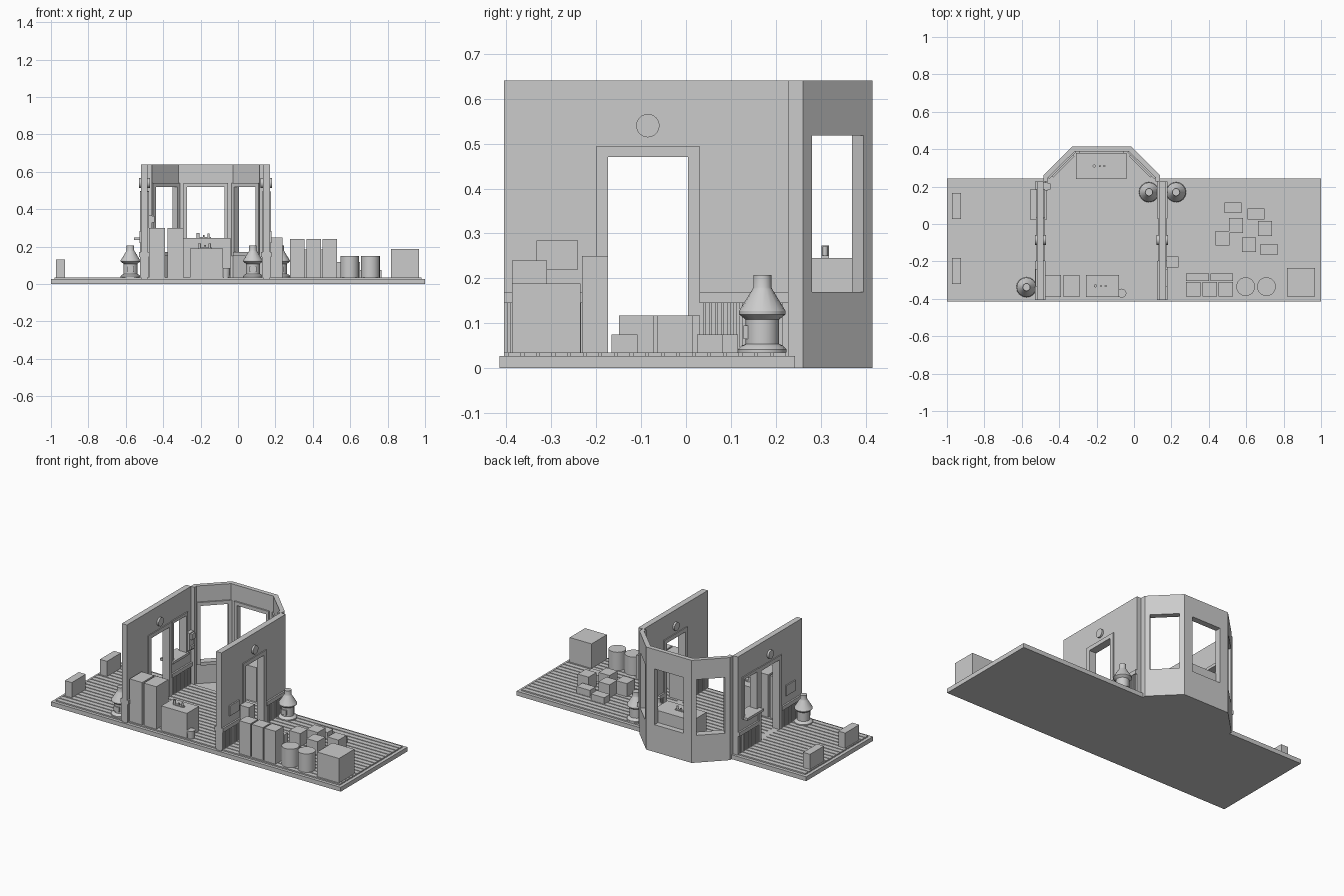
import bpy, bmesh
from math import pi
from mathutils import Matrix, Vector

old = bpy.data.objects.get("Cube")
if old:
    bpy.data.objects.remove(old, do_unlink=True)

grey = bpy.data.materials.new("plain grey")
grey.use_nodes = True
grey.diffuse_color = (0.6, 0.6, 0.6, 1)
grey.node_tree.nodes["Principled BSDF"].inputs["Base Color"].default_value = (0.6, 0.6, 0.6, 1)


def finish(name, bm):
    bmesh.ops.recalc_face_normals(bm, faces=bm.faces)
    mesh = bpy.data.meshes.new(name)
    bm.to_mesh(mesh)
    bm.free()
    mesh.materials.append(grey)
    ob = bpy.data.objects.new(name, mesh)
    bpy.context.collection.objects.link(ob)
    return ob


def boxes(name, *bounds):
    """One object from boxes given as x0, x1, y0, y1, z0, z1."""
    bm = bmesh.new()
    for x0, x1, y0, y1, z0, z1 in bounds:
        m = Matrix.Translation(((x0 + x1) / 2, (y0 + y1) / 2, (z0 + z1) / 2))
        m = m @ Matrix.Diagonal((abs(x1 - x0), y1 - y0, z1 - z0, 1))
        bmesh.ops.create_cube(bm, size=1, matrix=m)
    return finish(name, bm)


def prism(name, points, z0, z1):
    bm = bmesh.new()
    face = bm.faces.new([bm.verts.new((x, y, z0)) for x, y in points])
    top = bmesh.ops.extrude_face_region(bm, geom=[face])["geom"]
    verts = [v for v in top if isinstance(v, bmesh.types.BMVert)]
    bmesh.ops.translate(bm, verts=verts, vec=(0, 0, z1 - z0))
    return finish(name, bm)


def lathe(name, x, y, profile, sides=24):
    bm = bmesh.new()
    rings = []
    for r, z in profile:
        ring = bmesh.ops.create_circle(bm, segments=sides, radius=r,
                                       matrix=Matrix.Translation((x, y, z)))
        rings.append(ring["verts"])
    for a, b in zip(rings, rings[1:]):
        for i in range(sides):
            j = (i + 1) % sides
            bm.faces.new((a[i], a[j], b[j], b[i]))
    bm.faces.new(rings[0])
    bm.faces.new(rings[-1])
    ob = finish(name, bm)
    bpy.ops.object.select_all(action='DESELECT')
    bpy.context.view_layer.objects.active = ob
    ob.select_set(True)
    bpy.ops.object.shade_smooth_by_angle(angle=0.5)
    return ob


def cut(target, cutter):
    cutter.hide_render = True
    mod = target.modifiers.new("opening", 'BOOLEAN')
    mod.operation, mod.solver, mod.object = 'DIFFERENCE', 'EXACT', cutter
    bpy.context.view_layer.update()
    bpy.context.view_layer.objects.active = target
    bpy.ops.object.modifier_apply(modifier=mod.name)
    bpy.data.objects.remove(cutter, do_unlink=True)


FLOOR, TOP, RAIL = 0.035, 0.64, 0.17
FRONT, BACK = -0.405, 0.228

# Platform and boards running along its length
boxes("platform", (-1, 1, -0.415, 0.243, 0, 0.027))
step = 0.0347
boxes("floor_boards", *[(-0.98, 0.98, -0.396 + i * step, -0.402 + (i + 1) * step, 0.02, FLOOR)
                        for i in range(18)])

# Angled bay with three windows
outer = [(0.14, 0.227), (0.14, 0.26), (-0.015, 0.415), (-0.33, 0.415), (-0.485, 0.26), (-0.485, 0.227)]
inner = [(0.115, 0.227), (0.115, 0.248), (-0.027, 0.387), (-0.318, 0.387), (-0.46, 0.248), (-0.46, 0.227)]
prism("bay_floor", outer, 0, 0.03)
bay = prism("bay_wall", outer + inner[::-1], 0, TOP)
mid = (outer[2][0] + outer[3][0]) / 2
for side, x, y, angle, half in ((0, mid, 0.4, 0, 0.1), (1, mid + 0.225, 0.328, -pi / 4, 0.081),
                                (-1, mid - 0.225, 0.328, pi / 4, 0.081)):
    place = Matrix.Translation((x, y, 0)) @ Matrix.Rotation(angle, 4, 'Z')
    hole = boxes("window_cutter", (-half, half, -0.06, 0.06, RAIL, 0.518))
    hole.data.transform(place)
    cut(bay, hole)
    # Casing on the inner face
    near, far, w = -0.022, -0.012, 0.02
    frame = boxes("bay_window_casing",
                  (-half - w, -half, near, far, RAIL - w, 0.54), (half, half + w, near, far, RAIL - w, 0.54),
                  (-half, half, near, far, 0.518, 0.54), (-half, half, near - 0.01, far, RAIL - w, RAIL))
    frame.data.transform(place)

# Two cross walls, dressed on both faces
DOOR0, DOOR1, DOOR_TOP, CASE = -0.174, 0.005, 0.47, 0.025
for side, x0, x1 in (("right", -0.518, -0.483), ("left", 0.133, 0.17)):
    wall = boxes(side + "_wall", (x0, x1, FRONT, BACK, 0.02, TOP))
    cut(wall, boxes("door_cutter", (x0 - 1, x1 + 1, DOOR0, DOOR1, FLOOR, DOOR_TOP)))
    if side == "right":
        cut(wall, boxes("ticket_cutter", (x0 - 1, x1 + 1, 0.05, 0.17, 0.25, 0.48)))
    for x, d in ((x0, -1), (x1, 1)):
        thin, thick = x + d * 0.006, x + d * 0.01
        boxes(side + "_door_casing",
              (x, thin, DOOR0 - CASE, DOOR0, FLOOR, DOOR_TOP + CASE),
              (x, thin, DOOR1, DOOR1 + CASE, FLOOR, DOOR_TOP + CASE),
              (x, thin, DOOR0, DOOR1, DOOR_TOP, DOOR_TOP + CASE))
        spans = ((FRONT, DOOR0 - CASE), (DOOR1 + CASE, BACK))
        boxes(side + "_wall_rail", *[(x, thick, a, b, 0.145, RAIL) for a, b in spans])
        slats = [(x, x + d * 0.005, a + i * 0.0135, a + i * 0.0135 + 0.009, FLOOR, 0.145)
                 for a, b in spans for i in range(int((b - a) / 0.0135))]
        boxes(side + "_wall_slats", *slats)
        # Round disc above the door
        disc = lathe(side + "_wall_disc", 0, 0, [(0.026, 0), (0.026, 0.012)])
        turn = Matrix.Rotation(d * pi / 2, 4, 'Y')
        disc.data.transform(Matrix.Translation((x, -0.085, 0.54)) @ turn)
    x, d = (x0, -1) if side == "right" else (x1, 1)
    boxes(side + "_wall_board", (x, x + d * 0.008, -0.333, -0.24, 0.22, 0.284))

# Ticket window trim and counter
boxes("ticket_casing", *[b for x, t in ((-0.518, -0.525), (-0.483, -0.476)) for b in (
    (x, t, 0.032, 0.05, 0.24, 0.498), (x, t, 0.17, 0.188, 0.24, 0.498), (x, t, 0.05, 0.17, 0.48, 0.498))])
boxes("ticket_counter", (-0.555, -0.465, 0.025, 0.185, 0.235, 0.25))

# Wall telephone in the corner
boxes("wall_telephone", (-0.483, -0.46, 0.18, 0.222, 0.26, 0.37),
      (-0.46, -0.447, 0.185, 0.217, 0.33, 0.365), (-0.46, -0.45, 0.185, 0.217, 0.27, 0.29))

# Pot-bellied stoves
stove = [(0.054, FLOOR), (0.054, 0.042), (0.046, 0.05), (0.037, 0.054), (0.037, 0.108), (0.052, 0.12),
         (0.052, 0.127), (0.022, 0.176), (0.02, 0.18), (0.02, 0.207)]
for x, y in ((0.08, 0.17), (0.225, 0.17), (-0.575, -0.338)):
    lathe("stove", x, y, stove, 16)
    boxes("stove_door", (x - 0.018, x + 0.018, y - 0.042, y - 0.03, 0.065, 0.095))

# Cabinets, desks and desk-top instruments
for x in (-0.475, -0.377):
    boxes("cabinet", (x, x + 0.086, -0.39, -0.272, FLOOR, 0.3))
for name, x0, x1, y0, y1, h in (("front_desk", -0.257, -0.08, -0.39, -0.272, 0.19),
                                ("bay_desk", -0.31, -0.04, 0.24, 0.38, 0.245)):
    boxes(name, (x0, x1, y0, y1, 0.03, h))
    cx, cy = (x0 + x1) / 2 - 0.02, (y0 + y1) / 2
    boxes(name + "_key", (cx - 0.018, cx + 0.05, cy - 0.008, cy + 0.008, h, h + 0.006))
    for dx, tall, r in ((-0.018, 0.028, 0.008), (0.012, 0.018, 0.005), (0.037, 0.026, 0.006)):
        lathe(name + "_knob", cx + dx, cy, [(r, h), (r, h + tall)], 12)
lathe("bucket", -0.065, -0.37, [(0.02, FLOOR), (0.024, 0.085)])

# Freight on the left side
for x in (0.278, 0.365, 0.452):
    boxes("tall_crate", (x, x + 0.078, -0.387, -0.31, FLOOR, 0.24))
for x in (0.278, 0.408):
    boxes("back_crate", (x, x + 0.122, -0.305, -0.265, FLOOR, 0.185))
boxes("big_crate", (0.817, 0.968, -0.387, -0.235, FLOOR, 0.188))
boxes("wall_locker", (0.175, 0.238, -0.232, -0.174, FLOOR, 0.25))
for x in (0.597, 0.708):
    lathe("barrel", x, -0.335, [(0.05, FLOOR), (0.05, 0.15)])
for x, y in ((0.53, 0.087), (0.653, 0.053), (0.722, -0.137)):
    boxes("low_parcel", (x - 0.046, x + 0.046, y - 0.029, y + 0.029, FLOOR, 0.075))
for x, y in ((0.545, -0.008), (0.7, -0.024), (0.473, -0.077), (0.615, -0.11)):
    boxes("parcel", (x - 0.038, x + 0.038, y - 0.039, y + 0.039, FLOOR, 0.117))

# Benches on the right side
for y in (0.027, -0.32):
    boxes("bench", (-0.972, -0.924, y, y + 0.138, FLOOR, 0.13))
